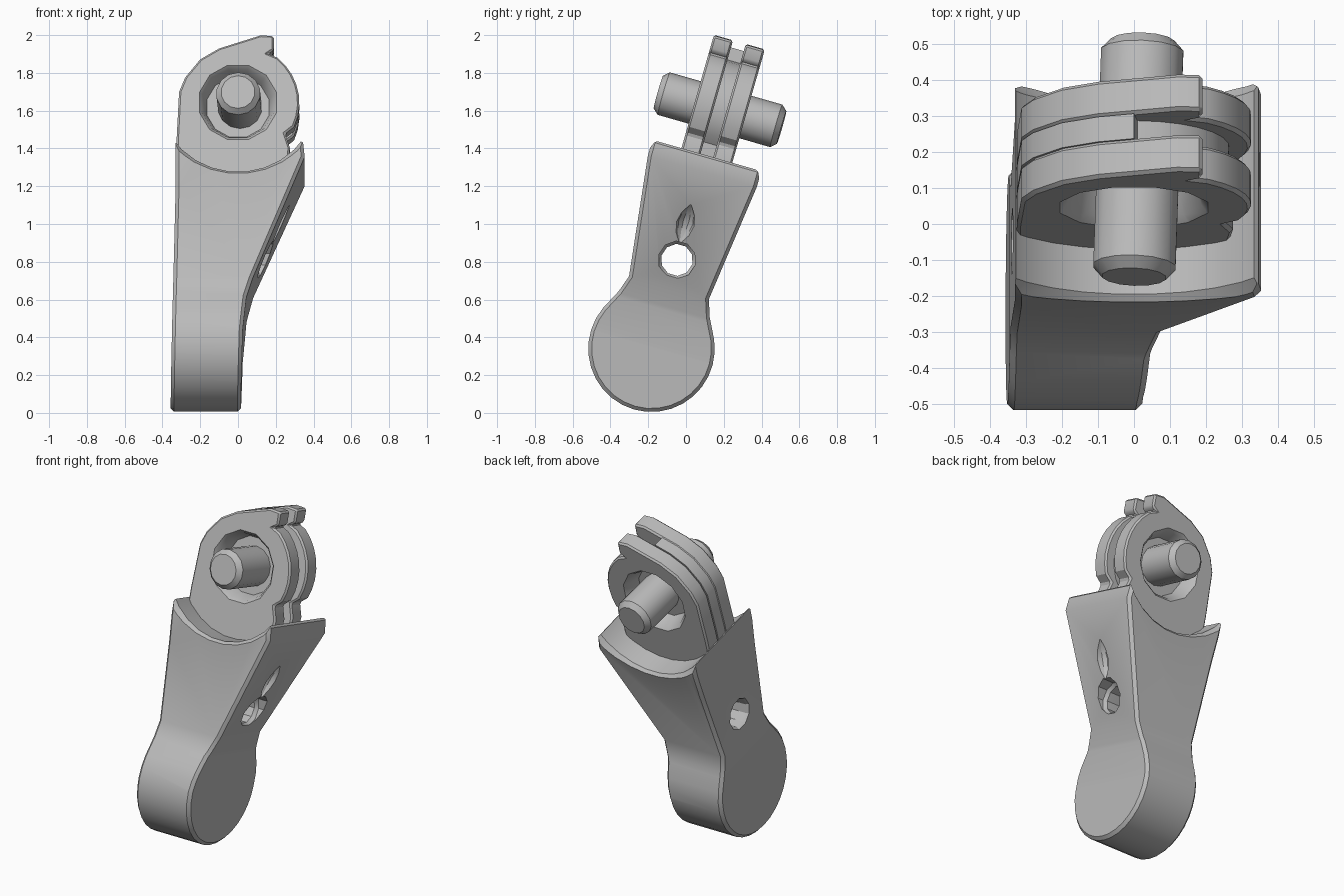
import bpy, bmesh, math
from mathutils import Matrix

if "Cube" in bpy.data.objects:
    bpy.data.objects.remove(bpy.data.objects["Cube"], do_unlink=True)

grey = bpy.data.materials.new("plain grey")
grey.use_nodes = True
grey.diffuse_color = (0.5, 0.5, 0.5, 1)
grey.node_tree.nodes["Principled BSDF"].inputs["Base Color"].default_value = grey.diffuse_color

# Everything is built around the pin centre, then leaned back as one
LEAN = Matrix.Translation((0, 0.18, 1.605)) @ Matrix.Rotation(math.radians(-16), 4, 'X')
ALONG_X = Matrix.Rotation(math.pi / 2, 4, 'Y')
ALONG_Y = Matrix.Rotation(-math.pi / 2, 4, 'X')


def finish(name, bm, matrix=Matrix()):
    bmesh.ops.transform(bm, matrix=matrix, verts=bm.verts)
    bmesh.ops.recalc_face_normals(bm, faces=bm.faces)
    mesh = bpy.data.meshes.new(name)
    bm.to_mesh(mesh)
    bm.free()
    mesh.materials.append(grey)
    obj = bpy.data.objects.new(name, mesh)
    bpy.context.collection.objects.link(obj)
    return obj


def prism(name, outline, axis, low, high):
    """Extrude an outline drawn as (side, up) along x or y."""
    bm = bmesh.new()
    place = (lambda a, b: (low, a, b)) if axis == 'x' else (lambda a, b: (a, low, b))
    face = bm.faces.new([bm.verts.new(place(a, b)) for a, b in outline])
    new = bmesh.ops.extrude_face_region(bm, geom=[face])["geom"]
    move = (high - low, 0, 0) if axis == 'x' else (0, high - low, 0)
    bmesh.ops.translate(bm, vec=move, verts=[v for v in new if isinstance(v, bmesh.types.BMVert)])
    return finish(name, bm)


def lathe(name, profile, sides, matrix):
    """Closed turned solid from (height, radius) pairs."""
    bm = bmesh.new()
    rings = [[bm.verts.new((r * math.cos(t), r * math.sin(t), h))
              for t in (2 * math.pi * (i + 0.5) / sides for i in range(sides))]
             for h, r in profile]
    for a, b in zip(rings, rings[1:]):
        for i in range(sides):
            j = (i + 1) % sides
            bm.faces.new((a[i], a[j], b[j], b[i]))
    bm.faces.new(rings[0])
    bm.faces.new(rings[-1])
    return finish(name, bm, matrix)


def bake(obj):
    graph = bpy.context.evaluated_depsgraph_get()
    mesh = bpy.data.meshes.new_from_object(obj.evaluated_get(graph))
    obj.modifiers.clear()
    obj.data = mesh


def combine(obj, tool, operation, keep=False):
    mod = obj.modifiers.new("combine", 'BOOLEAN')
    mod.object, mod.operation, mod.solver = tool, operation, 'EXACT'
    bake(obj)
    if not keep:
        bpy.data.objects.remove(tool, do_unlink=True)


def chamfer(obj, width):
    mod = obj.modifiers.new("chamfer", 'BEVEL')
    mod.width, mod.segments, mod.limit_method = width, 1, 'ANGLE'
    mod.angle_limit = math.radians(40)
    bake(obj)


def arc(radius, start, end, steps, centre=0):
    angles = [math.radians(start + (end - start) * i / steps) for i in range(steps + 1)]
    return [(radius * math.cos(t), centre + radius * math.sin(t)) for t in angles]


# Arm: side outline with a round foot, intersected with the front outline
half = [(0.30, -0.245), (0.30, -0.34), (0.22, -0.98), (0.25, -1.07)]
side = half + arc(0.335, 24, -204, 20, -1.316) + [(-a, b) for a, b in reversed(half)]
front = [(-0.33, -0.1), (-0.33, -0.5), (-0.345, -1.1), (-0.36, -1.8), (0.01, -1.8), (0.025, -1.3),
         (0.045, -1.1), (0.08, -0.98), (0.353, -0.34), (0.343, -0.245), (0.343, -0.1)]
arm = prism("arm", side, 'x', -0.6, 0.6)
combine(arm, prism("front_cutter", front, 'y', -0.6, 0.6), 'INTERSECT')
chamfer(arm, 0.018)

# Saddle under the knuckle, through hole and the shallow leaf-shaped groove
saddle = [(-0.4, 0.52), (-0.27, 0.42), (0.27, 0.42), (0.4, 0.52)]
combine(arm, lathe("saddle_cutter", saddle, 28, ALONG_Y), 'DIFFERENCE')
hole = [(-0.5, 0.1), (-0.345, 0.1), (-0.32, 0.085), (0.09, 0.085), (0.11, 0.1), (0.5, 0.1)]
combine(arm, lathe("hole_cutter", hole, 10, Matrix.Translation((0, 0, -0.827)) @ ALONG_X), 'DIFFERENCE')
leaf = [(-0.115, 0.003), (-0.06, 0.035), (0, 0.048), (0.06, 0.035), (0.115, 0.003)]
slope = Matrix.Translation((0.228, -0.01, -0.632)) @ Matrix.Rotation(math.radians(23), 4, 'Y')
combine(arm, lathe("leaf_cutter", leaf, 10, slope), 'DIFFERENCE')

# Knuckle: two flanges with stop tabs, and a smaller web leaving a groove
back_edge = [(-0.327, -0.5), (-0.325, -0.2), (-0.312, 0.06), (-0.28, 0.14), (-0.2, 0.24), (-0.1, 0.30)]
flange = back_edge + [(0.12, 0.372), (0.19, 0.368), (0.19, 0.29), (0.16, 0.27)]
flange += arc(0.325, 50, -24, 7) + [(0.25, -0.17), (0.275, -0.25), (0.25, -0.5)]
web = back_edge + [(0, 0.333)] + arc(0.265, 88, -45, 10) + [(0.2, -0.5)]
parts = []
for name, outline, low, high in (("front_flange", flange, -0.14, -0.035),
                                 ("groove_web", web, -0.036, 0.036),
                                 ("back_flange", flange, 0.035, 0.14)):
    part = prism(name, outline, 'y', low, high)
    if outline is flange:
        chamfer(part, 0.01)
    parts.append(part)

# Flared recesses around the pin on both faces
for part, sign in ((parts[0], -1), (parts[2], 1)):
    recess = [(0.045 * sign, 0.17), (0.12 * sign, 0.195), (0.14 * sign, 0.212), (0.2 * sign, 0.212)]
    combine(part, lathe("recess_cutter", recess, 12, ALONG_Y), 'DIFFERENCE')

# Pin with chamfered ends
pin = [(-0.34, 0.09), (-0.31, 0.117), (0.31, 0.117), (0.34, 0.09)]
turn = Matrix.Translation((0.012, 0, 0)) @ Matrix.Rotation(math.radians(-2), 4, 'Z')
parts += [arm, lathe("pin", pin, 14, turn @ ALONG_Y)]

for part in parts:
    part.data.transform(LEAN)
    bpy.ops.object.select_all(action='DESELECT')
    part.select_set(True)
    bpy.context.view_layer.objects.active = part
    bpy.ops.object.shade_smooth_by_angle(angle=math.radians(30))
